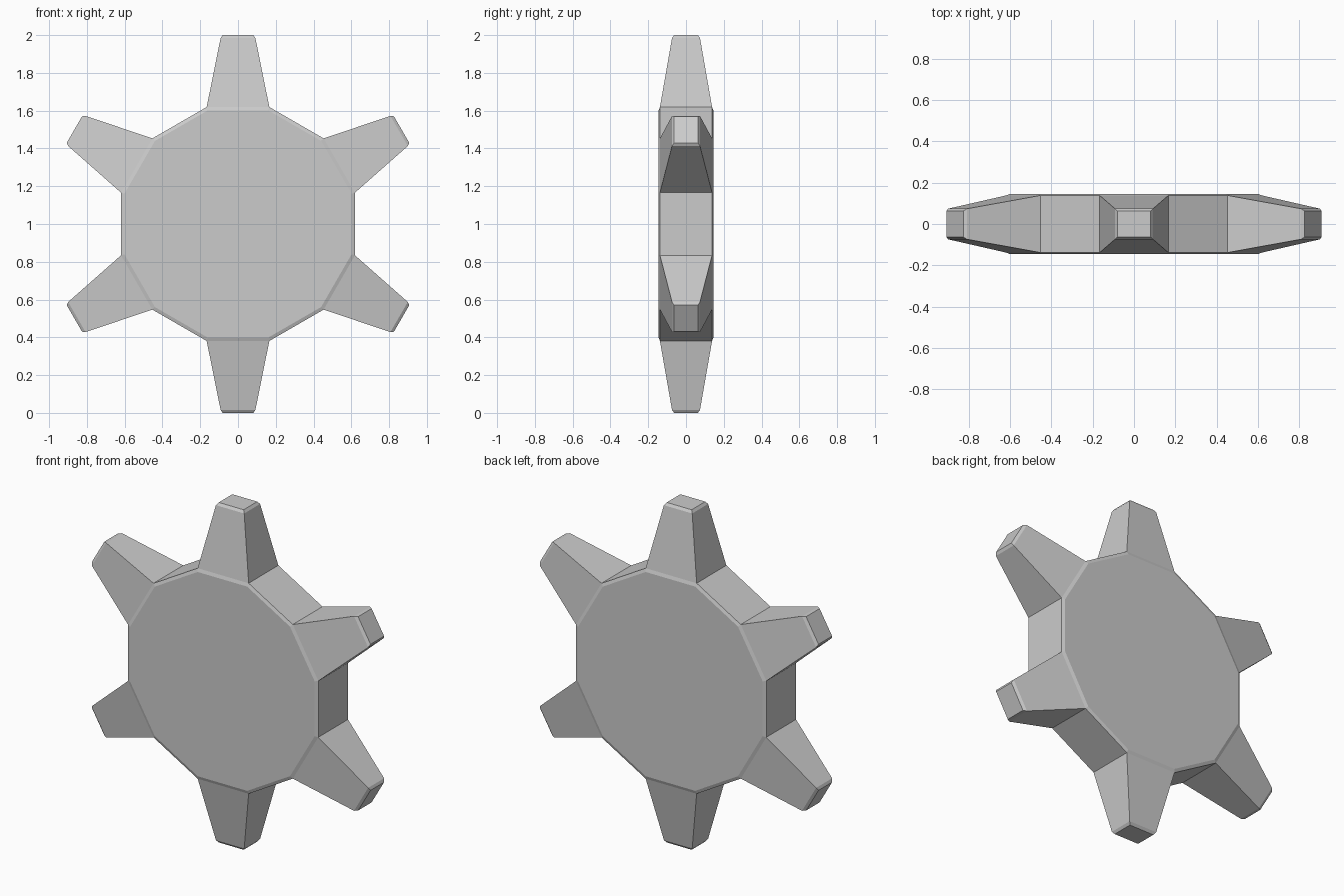
import bpy, bmesh
from math import sin, cos, radians
from mathutils import Vector

if "Cube" in bpy.data.objects:
    bpy.data.objects.remove(bpy.data.objects["Cube"])

CENTRE = Vector((0, 0, 1))
HUB = 0.641      # corner radius of the twelve-sided hub
bm = bmesh.new()


def ring(radius, y):
    return [bm.verts.new(CENTRE + Vector((radius * sin(radians(15 + 30 * i)), y,
                                          radius * cos(radians(15 + 30 * i)))))
            for i in range(12)]


def bridge(a, b):
    n = len(a)
    return [bm.faces.new((a[i], a[(i + 1) % n], b[(i + 1) % n], b[i])) for i in range(n)]


def tooth_ring(angle, height, half_w, half_y):
    out = Vector((sin(angle), 0, cos(angle)))
    side = Vector((cos(angle), 0, -sin(angle)))
    return [bm.verts.new(CENTRE + out * height + side * sx * half_w + Vector((0, sy * half_y, 0)))
            for sx, sy in ((-1, -1), (1, -1), (1, 1), (-1, 1))]


# Hub: twelve-sided disc with a narrow chamfer on both faces
rings = [ring(HUB - 0.019, -0.145), ring(HUB, -0.138), ring(HUB, 0.138), ring(HUB - 0.019, 0.145)]
bm.faces.new(rings[0])
bm.faces.new(rings[3])
bridge(rings[0], rings[1])
sides = bridge(rings[1], rings[2])
bridge(rings[2], rings[3])

# Teeth: every other hub side grows into a tapered, chamfered tooth
front, back = rings[1], rings[2]
for k in range(6):
    i, j = (2 * k - 1) % 12, 2 * k
    base = [front[i], front[j], back[j], back[i]]
    bmesh.ops.delete(bm, geom=[sides[i]], context='FACES_ONLY')
    shoulder = tooth_ring(radians(60 * k), 0.985, 0.092, 0.074)
    tip = tooth_ring(radians(60 * k), 1.0, 0.081, 0.063)
    bridge(base, shoulder)
    bridge(shoulder, tip)
    bm.faces.new(tip)

bmesh.ops.recalc_face_normals(bm, faces=bm.faces)
mesh = bpy.data.meshes.new("toothed_wheel")
bm.to_mesh(mesh)
bm.free()
bpy.context.collection.objects.link(bpy.data.objects.new("toothed_wheel", mesh))
